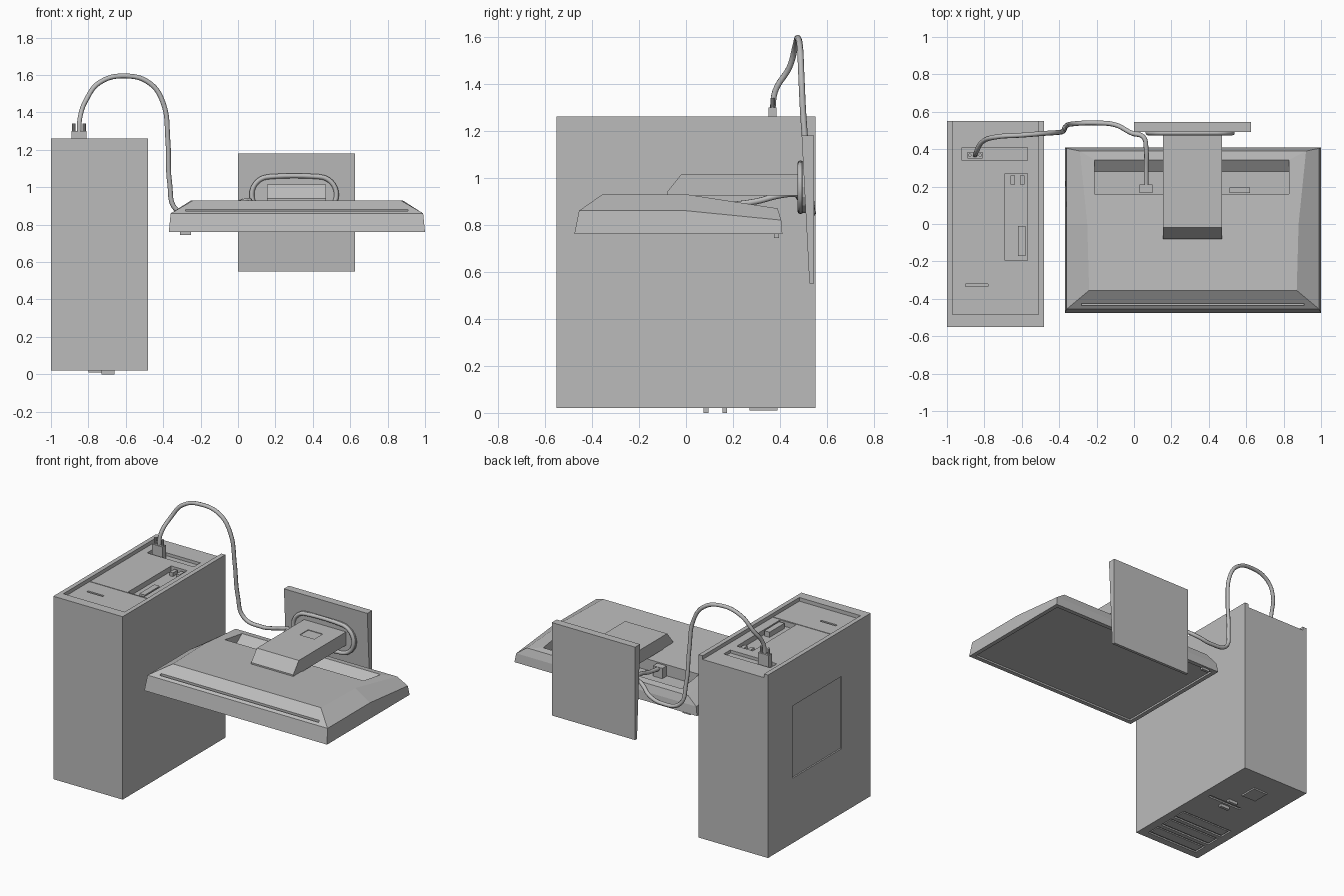
import bpy, bmesh, math
from mathutils import Vector

old = bpy.data.objects.get("Cube")
if old:
    bpy.data.objects.remove(old, do_unlink=True)

grey = bpy.data.materials.new("plain_grey")
grey.use_nodes = True
GREY = (0.5, 0.5, 0.5, 1)
grey.diffuse_color = GREY
grey.node_tree.nodes["Principled BSDF"].inputs["Base Color"].default_value = GREY


def finish(name, bm):
    bmesh.ops.recalc_face_normals(bm, faces=bm.faces)
    mesh = bpy.data.meshes.new(name)
    bm.to_mesh(mesh)
    bm.free()
    mesh.materials.append(grey)
    ob = bpy.data.objects.new(name, mesh)
    bpy.context.collection.objects.link(ob)
    return ob


def add_box(bm, x0, x1, y0, y1, z0, z1):
    verts = bmesh.ops.create_cube(bm, size=1)["verts"]
    for v in verts:
        v.co = Vector((x1 if v.co.x > 0 else x0,
                       y1 if v.co.y > 0 else y0,
                       z1 if v.co.z > 0 else z0))


def boxes(name, *specs):
    bm = bmesh.new()
    for s in specs:
        add_box(bm, *s)
    return finish(name, bm)


def loft(name, rings):
    """Closed solid through rings with equal vertex counts."""
    bm = bmesh.new()
    loops = [[bm.verts.new(p) for p in ring] for ring in rings]
    n = len(loops[0])
    for a, b in zip(loops, loops[1:]):
        for i in range(n):
            j = (i + 1) % n
            bm.faces.new((a[i], a[j], b[j], b[i]))
    bm.faces.new(loops[0])
    bm.faces.new(loops[-1])
    return finish(name, bm)


def cut(ob, *specs):
    cutter = boxes("cutter", *specs)
    cutter.hide_render = True
    mod = ob.modifiers.new("cut", "BOOLEAN")
    mod.operation = "DIFFERENCE"
    mod.solver = "EXACT"
    mod.object = cutter
    bpy.context.view_layer.objects.active = ob
    bpy.ops.object.modifier_apply(modifier=mod.name)
    bpy.data.objects.remove(cutter, do_unlink=True)


def tube(name, points, radius, closed=False):
    cu = bpy.data.curves.new(name, "CURVE")
    cu.dimensions = "3D"
    cu.bevel_depth = radius
    cu.bevel_resolution = 2
    cu.resolution_u = 6
    cu.use_fill_caps = True
    sp = cu.splines.new("BEZIER")
    sp.bezier_points.add(len(points) - 1)
    for bp, p in zip(sp.bezier_points, points):
        bp.co = p
        bp.handle_left_type = bp.handle_right_type = "AUTO"
    sp.use_cyclic_u = closed
    cu.materials.append(grey)
    ob = bpy.data.objects.new(name, cu)
    bpy.context.collection.objects.link(ob)
    return ob


# Computer case, lying on its front panel with the rear panel on top
case = boxes("computer_case", (-1, -.48, -.55, .55, .02, 1.26))
cut(case, (-.97, -.51, -.485, .6, 1.235, 1.4))
cut(case, (-.69, -.57, -.195, .27, 1.2, 1.3),
    (-.92, -.57, .34, .41, 1.215, 1.3),
    (-.9, -.78, -.335, -.32, 1.225, 1.3),
    (-.97, -.51, -.205, -.2, 1.23, 1.3))
# Recessed side panel
cut(case, (-1.1, -.99, -.24, .29, .46, .95))
# Drive bays and slot in the front panel
cut(case, *[(-.94, -.54, y, y + .1, -.1, .03) for y in (-.5, -.37, -.24)],
    (-.8, -.54, .11, .13, -.1, .03))
boxes("drive_doors", *[(-.93, -.55, y + .015, y + .085, .022, .04)
                       for y in (-.5, -.37, -.24)])
boxes("front_buttons", *[(-.73, -.66, y, y + .02, 0, .03) for y in (.075, .155)])
boxes("front_badge", (-.8, -.69, .27, .39, .01, .03))
boxes("rear_ports", (-.62, -.58, -.17, -.01, 1.19, 1.235),
      (-.66, -.635, .21, .26, 1.19, 1.225), (-.61, -.585, .21, .26, 1.19, 1.225))

# Cable plug with two thumb screws
boxes("plug", (-.89, -.81, .35, .385, 1.2, 1.3))
bm = bmesh.new()
for x in (-.878, -.822):
    for v in bmesh.ops.create_cone(bm, cap_ends=True, segments=10, radius1=.009,
                                   radius2=.009, depth=.05)["verts"]:
        v.co += Vector((x, .368, 1.315))
finish("plug_screws", bm)

# Video cable arching from the case to the monitor
tube("video_cable", [
    (-.85, .368, 1.29), (-.845, .38, 1.37), (-.81, .44, 1.47), (-.74, .465, 1.56),
    (-.6, .475, 1.595), (-.47, .485, 1.555), (-.4, .49, 1.45), (-.375, .5, 1.25),
    (-.365, .52, 1.02), (-.33, .535, .88), (-.2, .54, .85), (-.1, .53, .87),
    (-.01, .485, .91), (.05, .465, .93), (.065, .4, .925), (.065, .3, .9),
    (.065, .2, .885)], .013)


# Monitor shell, lying face down
def ring(x0, x1, ys, zs):
    (ya, yb, yc), (za, zb, zc) = ys, zs
    return [(x0, ya, za), (x1, ya, za), (x1, yb, zb), (x1, yc, zc),
            (x0, yc, zc), (x0, yb, zb)]


crown = ring(-.24, .87, (-.355, 0, .39), (.93, .93, .87))
for i, dx in ((2, .01), (3, .05), (4, -.05), (5, -.01)):
    x, y, z = crown[i]
    crown[i] = (x + dx, y, z)
shell = loft("monitor_shell", [
    ring(-.37, 1, (-.475, 0, .41), (.76, .76, .76)),
    ring(-.36, .99, (-.455, 0, .405), (.86, .86, .82)),
    crown])
# Screen recess, vent slot and connector bay
cut(shell, (-.34, .97, -.445, .38, .7, .772))
cut(shell, (-.28, .91, -.437, -.425, .855, .95))
bay = loft("bay_cutter", [[(x, .16, .83), (x, .28, .83), (x, .36, .89),
                           (x, .36, 1), (x, .16, 1)] for x in (-.21, .83)])
bay.hide_render = True
mod = shell.modifiers.new("bay", "BOOLEAN")
mod.operation = "DIFFERENCE"
mod.object = bay
bpy.context.view_layer.objects.active = shell
bpy.ops.object.modifier_apply(modifier=mod.name)
bpy.data.objects.remove(bay, do_unlink=True)

boxes("monitor_buttons", (-.31, -.25, .375, .395, .745, .77))
boxes("monitor_ports", (.51, .62, .165, .195, .82, .87),
      (.03, .1, .165, .21, .82, .9))

# Stand neck with sloped end
neck = loft("stand_neck", [[(x, -.08, .925), (x, -.08, .94), (x, -.02, 1.015),
                            (x, .49, 1.015), (x, .49, .925)] for x in (.155, .47)])
cut(neck, (.26, .37, .29, .38, 1.011, 1.1))

# Wedge shaped stand base
loft("stand_base", [[(x, .525, .55), (x, .545, .55), (x, .545, 1.18),
                     (x, .492, 1.18)] for x in (0, .625)])


# Swivel plate with a raised rim
def stadium(inset, y):
    r = .11 - inset
    pts = []
    for cx, start in ((.43, -90), (.17, 90)):
        for k in range(9):
            a = math.radians(start + k * 22.5)
            pts.append((cx + r * math.cos(a), y, .96 + r * math.sin(a)))
    return pts


loft("swivel_plate", [stadium(0, .53), stadium(0, .495), stadium(.012, .487)])
tube("swivel_rim", stadium(.014, .487), .013, closed=True)
